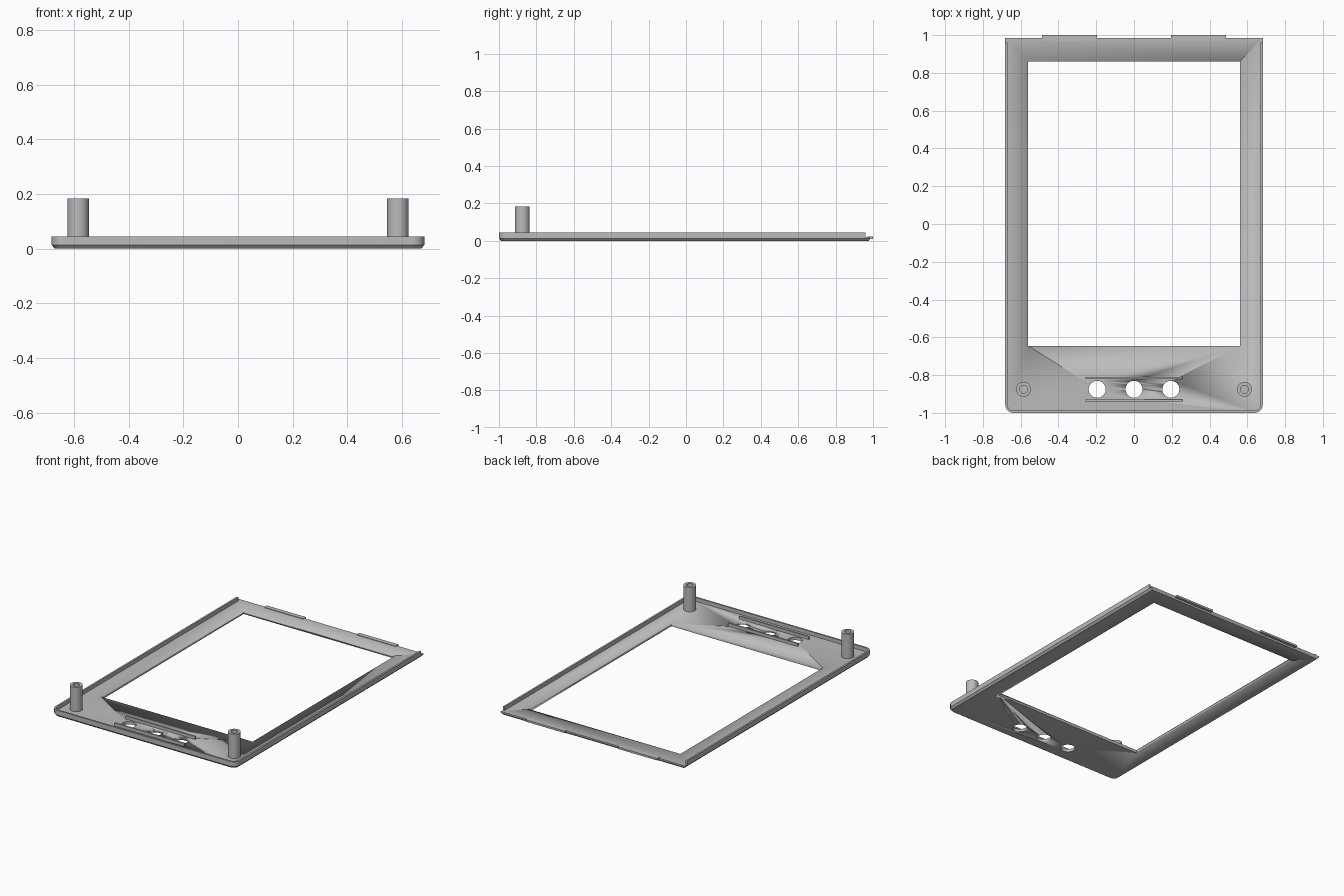
import bpy, bmesh
from math import cos, sin, pi, radians

cube = bpy.data.objects.get("Cube")
if cube:
    bpy.data.objects.remove(cube, do_unlink=True)

grey = bpy.data.materials.new("light grey plastic")
grey.use_nodes = True
colour = (0.5, 0.5, 0.5, 1)
grey.diffuse_color = colour
grey.node_tree.nodes["Principled BSDF"].inputs["Base Color"].default_value = colour

HALF_W, FRONT, BACK, RIM_BACK = 0.682, -1.0, 0.985, 0.96
FLOOR, RIM_TOP, RIM_T = 0.02, 0.045, 0.012
BUTTON_Y, HOLE_R = -0.875, 0.045


def finish(name, bm, smooth=True):
    bmesh.ops.recalc_face_normals(bm, faces=bm.faces)
    mesh = bpy.data.meshes.new(name)
    bm.to_mesh(mesh)
    bm.free()
    mesh.materials.append(grey)
    obj = bpy.data.objects.new(name, mesh)
    bpy.context.collection.objects.link(obj)
    if smooth:
        bpy.ops.object.select_all(action='DESELECT')
        obj.select_set(True)
        bpy.context.view_layer.objects.active = obj
        bpy.ops.object.shade_smooth_by_angle(angle=radians(30))
    return obj


def loft(name, rings, closed=False):
    """Skin matching rings of points; cap the ends or join last to first."""
    bm = bmesh.new()
    loops = [[bm.verts.new(p) for p in ring] for ring in rings]
    pairs = list(zip(loops, loops[1:] + loops[:1]))
    for a, b in pairs if closed else pairs[:-1]:
        for i in range(len(a)):
            j = (i + 1) % len(a)
            bm.faces.new((a[i], a[j], b[j], b[i]))
    if not closed:
        bm.faces.new(loops[0])
        bm.faces.new(loops[-1])
    return finish(name, bm)


def box(name, x0, x1, y0, y1, z0, z1):
    corners = [(x0, y0), (x1, y0), (x1, y1), (x0, y1)]
    return loft(name, [[(x, y, z) for x, y in corners] for z in (z0, z1)])


def circle(x, y, r, z, n=32):
    return [(x + r * cos(2 * pi * i / n), y + r * sin(2 * pi * i / n), z) for i in range(n)]


def outline(inset, back):
    """U-shaped path: straight sides, rounded front corners."""
    r = 0.045 - inset
    cx, cy = HALF_W - 0.045, FRONT + 0.045
    right = [(cx + r * sin(a), cy - r * cos(a)) for a in (pi / 2 * i / 8 for i in range(9))]
    right.append((HALF_W - inset, back))
    return [(-x, y) for x, y in reversed(right)] + right


def at(points, z):
    return [(x, y, z) for x, y in points]


# Face plate with chamfered lower edge
plate = loft("face_plate", [
    at(outline(0.012, BACK - 0.008), 0),
    at(outline(0, BACK), 0.013),
    at(outline(0, BACK), FLOOR)])

# Screen window and button openings
cutters = [box("window_cutter", -0.56, 0.56, -0.645, 0.86, -0.1, 0.1)]
for x in (-0.195, 0, 0.195):
    cutters.append(loft("button_cutter", [circle(x, BUTTON_Y, HOLE_R, z) for z in (-0.1, 0.1)]))
for cutter in cutters:
    mod = plate.modifiers.new("opening", 'BOOLEAN')
    mod.operation = 'DIFFERENCE'
    mod.solver = 'EXACT'
    mod.object = cutter
bpy.ops.object.select_all(action='DESELECT')
plate.select_set(True)
bpy.context.view_layer.objects.active = plate
for mod in list(plate.modifiers):
    bpy.ops.object.modifier_apply(modifier=mod.name)
for cutter in cutters:
    bpy.data.objects.remove(cutter, do_unlink=True)

# Raised rim round the front and sides
wall = outline(0, RIM_BACK) + outline(RIM_T, RIM_BACK)[::-1]
bm = bmesh.new()
low, high = ([bm.verts.new(p) for p in at(wall, z)] for z in (FLOOR, RIM_TOP))
n = len(wall)
for i in range(n):
    j = (i + 1) % n
    bm.faces.new((low[i], low[j], high[j], high[i]))
for ring in (low, high):
    for i in range(n // 2 - 1):
        bm.faces.new((ring[i], ring[i + 1], ring[n - 2 - i], ring[n - 1 - i]))
finish("rim", bm)

# Hollow screw posts and back locating tabs
for side, label in ((1, "left"), (-1, "right")):
    x = side * 0.585
    sections = ((0.039, FLOOR), (0.039, 0.183), (0.021, 0.183), (0.021, FLOOR + 0.001))
    loft(label + "_screw_post", [circle(x, BUTTON_Y, r, z) for r, z in sections])
    x0, x1 = sorted((side * 0.197, side * 0.487))
    box(label + "_back_tab", x0, x1, BACK - 0.015, 1.0, 0.01, 0.023)

# Guide ribs either side of the buttons
for label, y in (("back", -0.815), ("front", -0.935)):
    box(label + "_button_rib", -0.257, 0.257, y - 0.005, y + 0.005, FLOOR, 0.04)
